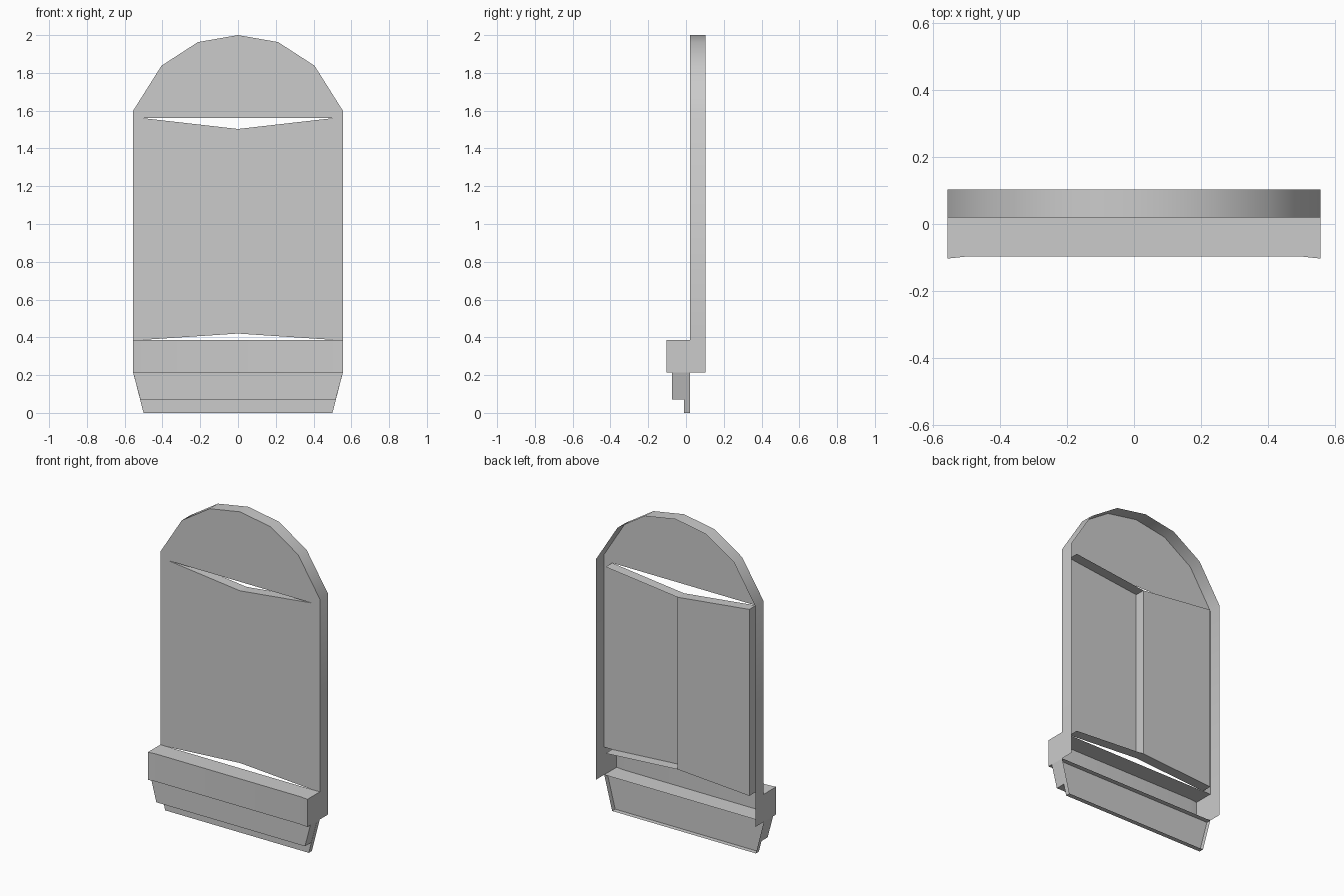
import bpy, bmesh, math

if "Cube" in bpy.data.objects:
    bpy.data.objects.remove(bpy.data.objects["Cube"])

W = 0.555                   # half width
FRONT, BACK = 0.02, 0.103   # face plane and rear rim
TOP, SHELF, FLOOR = 1.56, 0.387, 0.213


def flat(bm, pts, y):
    """One face in an x-z plane."""
    bm.faces.new([bm.verts.new((x, y, z)) for x, z in pts])


def strip(bm, pts, y0, y1):
    """Band of quads following an x-z path, running from y0 to y1."""
    a = [bm.verts.new((x, y0, z)) for x, z in pts]
    b = [bm.verts.new((x, y1, z)) for x, z in pts]
    for i in range(len(pts) - 1):
        bm.faces.new((a[i], b[i], b[i + 1], a[i + 1]))


def finish(bm, name):
    bmesh.ops.remove_doubles(bm, verts=bm.verts, dist=0.0005)
    bmesh.ops.recalc_face_normals(bm, faces=bm.faces)
    me = bpy.data.meshes.new(name)
    bm.to_mesh(me)
    bm.free()
    ob = bpy.data.objects.new(name, me)
    bpy.context.collection.objects.link(ob)
    bpy.ops.object.select_all(action='DESELECT')
    ob.select_set(True)
    bpy.context.view_layer.objects.active = ob
    bpy.ops.object.shade_smooth_by_angle(angle=math.radians(40))
    return ob


# Arched shell, open at the back
half = [(W, 1.60), (0.405, 1.838), (0.212, 1.963)]
arch = half + [(0, 2.0)] + [(-x, z) for x, z in reversed(half)]
notch_top = [(-0.5, TOP), (0, 1.503), (0.5, TOP)]
notch_low = [(0.5, SHELF), (0, 0.42), (-0.5, SHELF)]
bm = bmesh.new()
flat(bm, arch + [(-W, TOP), (W, TOP)], FRONT)
flat(bm, [(-W, TOP)] + notch_top + [(W, TOP), (W, SHELF)]
     + notch_low + [(-W, SHELF)], FRONT)
strip(bm, [(W, FLOOR), (W, SHELF)] + arch + [(-W, SHELF), (-W, FLOOR)], FRONT, BACK)
finish(bm, "arched_shell")

# Inner panel: slot lips over the full width, closed only on the -x half
DEEP = 0.085
bm = bmesh.new()
strip(bm, notch_top, FRONT, DEEP)
strip(bm, notch_low, FRONT, DEEP)
flat(bm, [notch_top[0], notch_top[1], notch_low[1], notch_low[2]], DEEP)
strip(bm, [notch_top[1], notch_low[1]], FRONT, DEEP)
strip(bm, [notch_top[0], notch_low[2]], FRONT, DEEP)
finish(bm, "inner_panel")

# Front shelf, open at the back, with slightly flared front corners
plan = [(-W, FRONT), (-W, -0.103), (-0.5, -0.097), (0.5, -0.097), (W, -0.103), (W, FRONT)]
bm = bmesh.new()
lo = [bm.verts.new((x, y, FLOOR)) for x, y in plan]
hi = [bm.verts.new((x, y, SHELF)) for x, y in plan]
bm.faces.new(lo)
bm.faces.new(hi)
for i in range(len(plan) - 1):
    bm.faces.new((lo[i], lo[i + 1], hi[i + 1], hi[i]))
finish(bm, "front_shelf")

# Tapered foot plate, open at the back
foot = [(-W, FLOOR), (-0.5, 0), (0.5, 0), (W, FLOOR)]
bm = bmesh.new()
flat(bm, foot, -0.01)
strip(bm, foot, -0.01, FRONT)
finish(bm, "foot_plate")

# Tapered step in front of the foot plate
step = [(-W, FLOOR), (-0.517, 0.07), (0.517, 0.07), (W, FLOOR)]
bm = bmesh.new()
flat(bm, step, -0.073)
strip(bm, step, -0.073, -0.01)
finish(bm, "foot_step")
